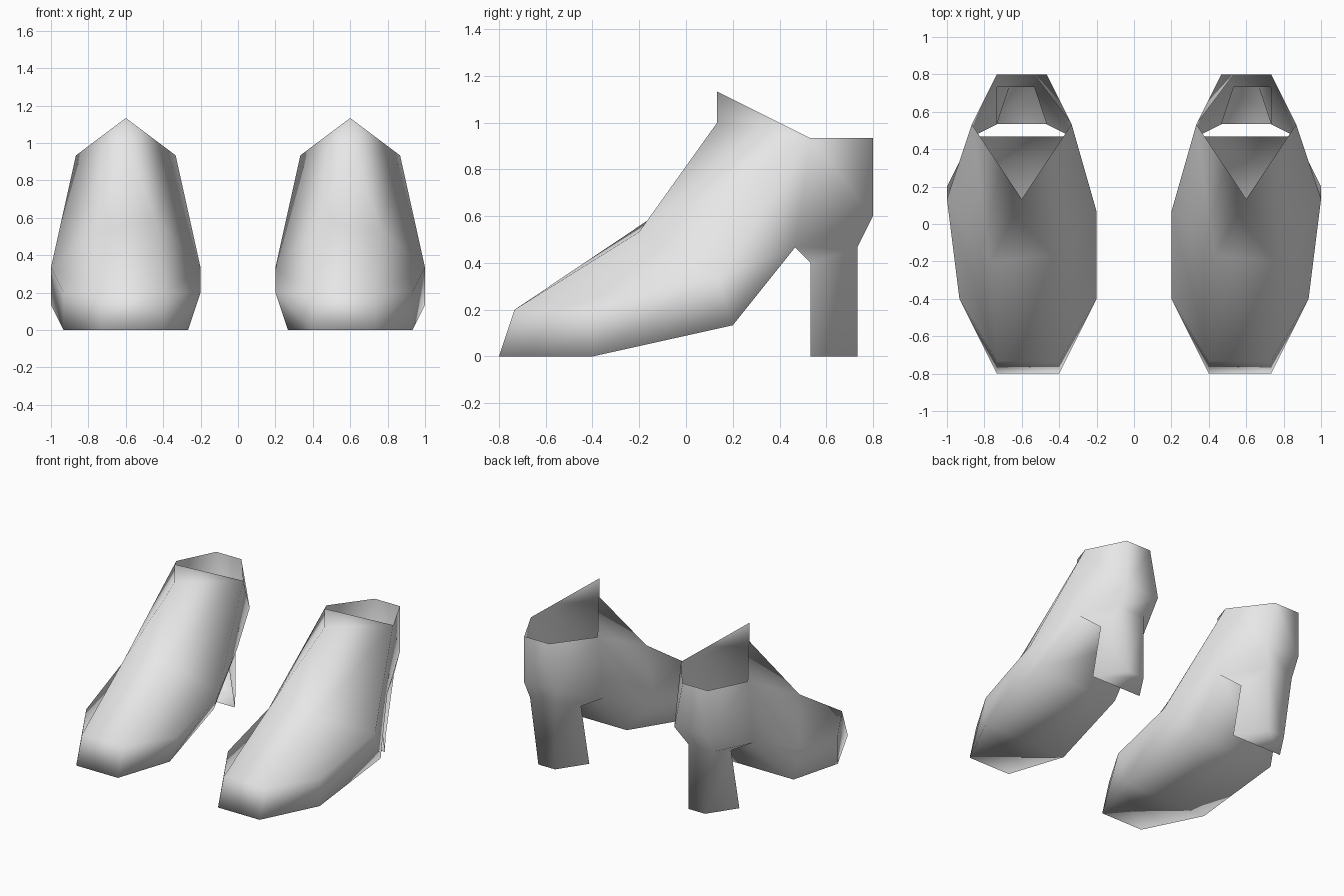
import bpy
import bmesh

cube = bpy.data.objects.get("Cube")
if cube:
    bpy.data.objects.remove(cube)

GRID = 1 / 15      # modelling grid step
CENTRE = 0.6       # distance of each shoe from the middle

leather = bpy.data.materials.new("light grey")
leather.use_nodes = True
GREY = (0.8, 0.8, 0.8, 1)
leather.diffuse_color = GREY
leather.node_tree.nodes["Principled BSDF"].inputs["Base Color"].default_value = GREY

# Outline stations in grid steps: outer width, inner width, depth, height
STATIONS = {
    "toe_low": (2, 3, -12, 0), "toe_top": (2, 3, -11, 3),
    "ball_low": (5, 5, -6, 0), "ball_side": (5, 6, -6, 3),
    "arch": (6, 4, 3, 2), "side": (6, 6, 2, 5),
    "instep": (2.5, 2.5, -3, 8),
    "rim": (4, 4, 8, 14), "sole_end": (4, 4, 7, 7),
    "heel_neck": (2, 2, 8, 6), "heel_front": (3, 3, 8, 0),
    "heel_back": (1, 1, 11, 0), "heel_top": (2, 1, 11, 7),
    "counter": (2, 2, 12, 9), "back_rim": (2, 1, 12, 14),
}

# Stations whose depth and height differ on the inner side
INNER_SHAPE = {"instep": (-2.5, 8.7), "side": (1, 5)}

# Panels that span from the outer to the inner side
BRIDGES = [
    "toe_low toe_top instep",                             # vamp
    "toe_low ball_low arch sole_end",                     # sole
    "heel_front heel_back heel_top counter back_rim",     # heel, open in front
]

# Panels repeated on the outer and the inner side
SIDES = [
    "toe_low ball_low ball_side toe_top",
    "toe_top ball_side side instep",
    "ball_low arch side ball_side",
    "side arch sole_end rim",
    "rim sole_end counter back_rim",
    "sole_end heel_neck heel_top counter",
    "heel_neck heel_front heel_back heel_top",
]


def build_shoe(name, direction):
    bm = bmesh.new()

    def vert(u, y, z):
        return bm.verts.new((direction * (CENTRE + u * GRID), y * GRID, z * GRID))

    outer, inner = {}, {}
    for key, (wide, narrow, y, z) in STATIONS.items():
        outer[key] = vert(wide, y, z)
        inner[key] = vert(-narrow, *INNER_SHAPE.get(key, (y, z)))
    # Pointed tongue on the centre line
    collar = vert(0, 2, 15)
    tongue = vert(0, 2, 17)

    for chain in BRIDGES:
        keys = chain.split()
        for a, b in zip(keys, keys[1:]):
            bm.faces.new((outer[a], outer[b], inner[b], inner[a]))
    bm.faces.new((outer["instep"], collar, inner["instep"]))
    for side in (outer, inner):
        for panel in SIDES:
            bm.faces.new([side[k] for k in panel.split()])
        bm.faces.new((side["instep"], side["side"], side["rim"], collar))
        bm.faces.new((collar, side["rim"], tongue))

    bmesh.ops.recalc_face_normals(bm, faces=bm.faces)
    for face in bm.faces:
        face.smooth = True
    mesh = bpy.data.meshes.new(name)
    bm.to_mesh(mesh)
    bm.free()
    mesh.materials.append(leather)
    shoe = bpy.data.objects.new(name, mesh)
    bpy.context.collection.objects.link(shoe)


build_shoe("left_heeled_shoe", 1)
build_shoe("right_heeled_shoe", -1)
